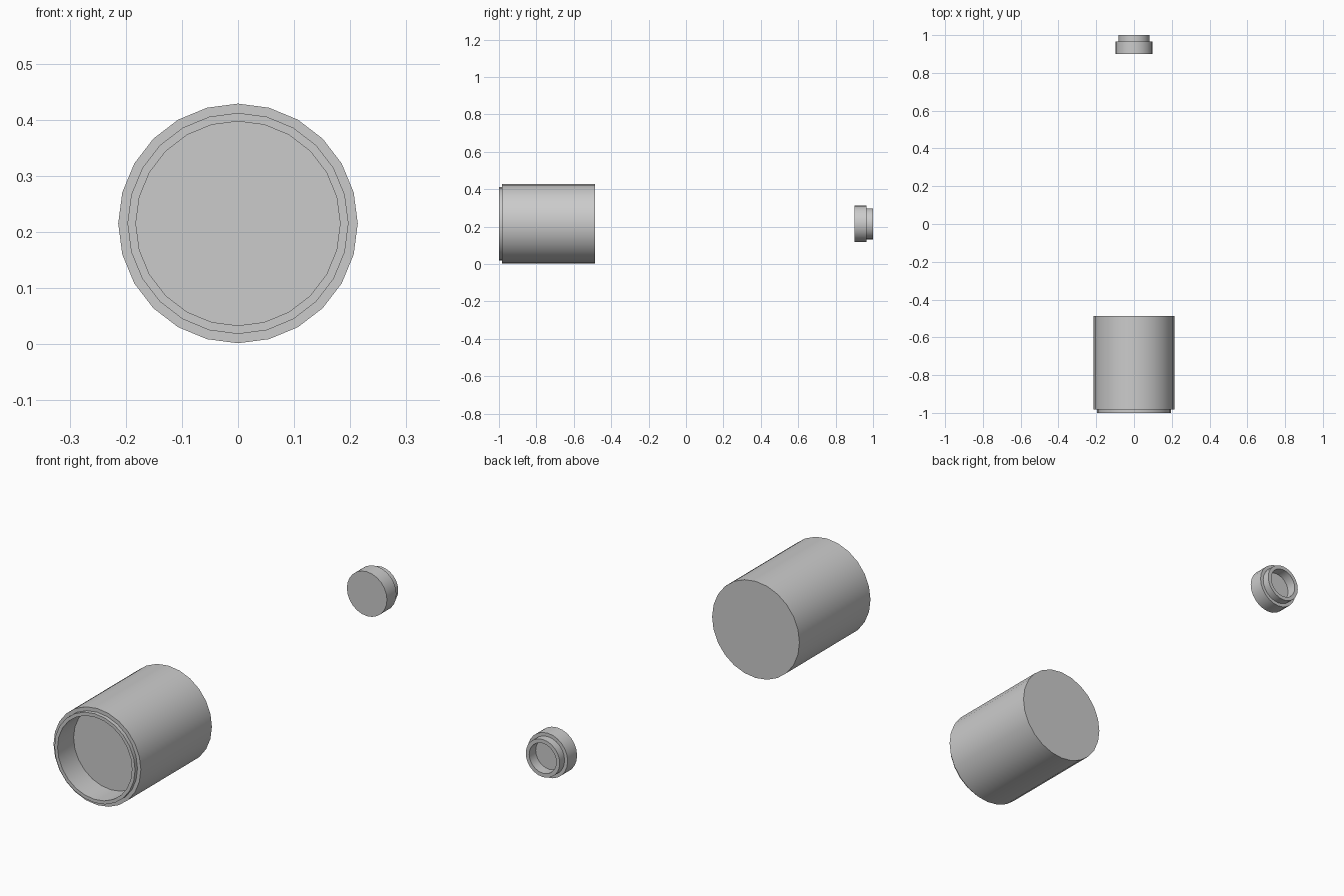
import bpy, bmesh
from math import sin, cos, pi, radians

if "Cube" in bpy.data.objects:
    bpy.data.objects.remove(bpy.data.objects["Cube"])

SIDES = 24
AXIS_Z = 0.215


def turned(name, profile):
    """Revolve (radius, y) points around a y-parallel axis; cap both ends."""
    bm = bmesh.new()
    rings = []
    for r, y in profile:
        rings.append([bm.verts.new((r * sin(2 * pi * i / SIDES), y,
                                    AXIS_Z + r * cos(2 * pi * i / SIDES)))
                      for i in range(SIDES)])
    for a, b in zip(rings, rings[1:]):
        for i in range(SIDES):
            j = (i + 1) % SIDES
            bm.faces.new((a[i], a[j], b[j], b[i]))
    bm.faces.new(rings[0])
    bm.faces.new(rings[-1])
    bmesh.ops.recalc_face_normals(bm, faces=bm.faces)
    mesh = bpy.data.meshes.new(name)
    bm.to_mesh(mesh)
    bm.free()
    obj = bpy.data.objects.new(name, mesh)
    bpy.context.collection.objects.link(obj)
    bpy.context.view_layer.objects.active = obj
    obj.select_set(True)
    bpy.ops.object.shade_smooth_by_angle(angle=radians(30))
    obj.select_set(False)
    return obj


# Large barrel: solid back, raised lip and recess at the front
turned("large_barrel", [(0.2135, -0.487), (0.2135, -0.983), (0.197, -0.983),
                        (0.197, -1.0), (0.182, -1.0), (0.182, -0.888)])

# Small end cap: solid front, narrower neck and recess at the back
turned("small_end_cap", [(0.098, 0.90), (0.098, 0.966), (0.083, 0.966),
                         (0.083, 1.0), (0.066, 1.0), (0.066, 0.955)])
